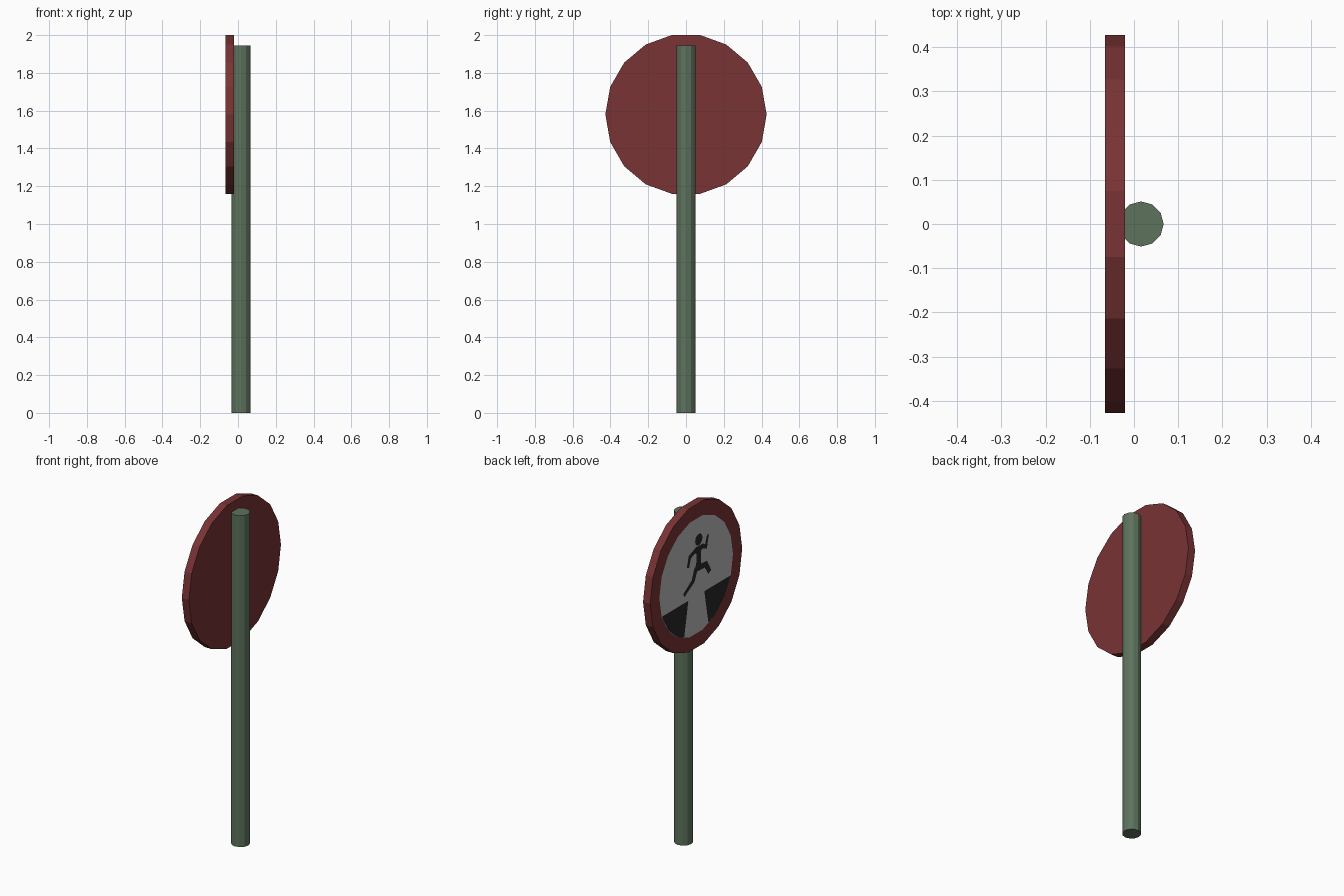
import bpy, bmesh
from math import cos, sin, radians
from mathutils import Vector

if "Cube" in bpy.data.objects:
    bpy.data.objects.remove(bpy.data.objects["Cube"])

SIGN_Z, FRONT, BACK = 1.58, -0.066, -0.02
R_OUT, R_IN = 0.427, 0.34


def material(name, rgb):
    m = bpy.data.materials.new(name)
    m.diffuse_color = (*rgb, 1)
    m.use_nodes = True
    m.node_tree.nodes["Principled BSDF"].inputs["Base Color"].default_value = m.diffuse_color
    return m


RED = material("red", (0.19, 0.033, 0.034))
WHITE = material("white", (0.5, 0.5, 0.5))
BLACK = material("black", (0.02, 0.02, 0.02))
GREEN = material("grey_green", (0.11, 0.17, 0.11))


def finish(name, bm, *mats):
    me = bpy.data.meshes.new(name)
    bm.to_mesh(me)
    bm.free()
    for m in mats:
        me.materials.append(m)
    ob = bpy.data.objects.new(name, me)
    bpy.context.collection.objects.link(ob)
    return ob


def ring(r, angle):
    return r * cos(radians(angle)), r * sin(radians(angle))


def sign_face(bm, pts, x):
    """Flat polygon on the sign, points are (right, up) as the reader sees it."""
    f = bm.faces.new([bm.verts.new((x, -u, SIGN_Z + v)) for u, v in pts])
    f.normal_update()
    if f.normal.x > 0:
        f.normal_flip()
    return f


def decal(name, *polys):
    bm = bmesh.new()
    for pts in polys:
        sign_face(bm, pts, FRONT - 0.001)
    return finish(name, bm, BLACK)


def ribbon(path, widths):
    """Outline of a bent limb with mitred corners."""
    p = [Vector(q) for q in path]
    left, right = [], []
    for i, q in enumerate(p):
        a = (q - p[i - 1]).normalized() if i else None
        b = (p[i + 1] - q).normalized() if i < len(p) - 1 else None
        d = ((a or b) + (b or a)).normalized()
        n = Vector((-d.y, d.x)) * widths[i] / 2 / max(0.6, d.dot(b or a))
        left.append(q + n)
        right.append(q - n)
    return [tuple(q) for q in left + right[::-1]]


# post
bm = bmesh.new()
base = bm.faces.new([bm.verts.new((0.016 + x, y, 0)) for x, y in
                     (ring(0.051, i * 30) for i in range(12))])
top = bmesh.ops.extrude_face_region(bm, geom=[base], use_keep_orig=True)
bmesh.ops.translate(bm, vec=(0, 0, 1.945),
                    verts=[g for g in top["geom"] if isinstance(g, bmesh.types.BMVert)])
bmesh.ops.recalc_face_normals(bm, faces=bm.faces)
finish("post", bm, GREEN)

# round plate: 18 sides, with a white centre inset in its front face
bm = bmesh.new()
plate = sign_face(bm, [ring(R_OUT, i * 20) for i in range(18)], BACK)
ext = bmesh.ops.extrude_face_region(bm, geom=[plate], use_keep_orig=True)
bmesh.ops.translate(bm, vec=(FRONT - BACK, 0, 0),
                    verts=[g for g in ext["geom"] if isinstance(g, bmesh.types.BMVert)])
bmesh.ops.recalc_face_normals(bm, faces=bm.faces)
front = min(bm.faces, key=lambda f: f.calc_center_median().x)
bmesh.ops.inset_region(bm, faces=[front], thickness=(R_OUT - R_IN) * cos(radians(10)))
front.material_index = 1
finish("sign_plate", bm, RED, WHITE)

# dark ground on both sides of the road
ground = [(0.074, -0.116), (0.112, -0.315)] + [ring(R_IN, a) for a in (-60, -40, -20)]
decal("ground_patches", ground, [(-u, v) for u, v in ground])

# running figure
decal("figure_head", [(0.023 + x, 0.207 + y) for x, y in
                      (ring(0.034, i * 30) for i in range(12))])
decal("figure_torso", [(-0.022, 0.158), (-0.005, 0.171), (0.07, 0.168), (0.06, 0.145),
                       (0.042, 0.13), (0.042, 0.06), (0.03, 0.025), (-0.018, 0.025),
                       (0.0, 0.08), (0.0, 0.13)])
decal("figure_arms",
      ribbon([(0.0, 0.157), (-0.06, 0.135), (-0.077, 0.078)], [0.028, 0.026, 0.022]),
      ribbon([(0.045, 0.157), (0.09, 0.142), (0.108, 0.205)], [0.026, 0.024, 0.018]))
decal("figure_legs",
      ribbon([(0.01, 0.044), (0.09, 0.036), (0.125, -0.022)], [0.036, 0.034, 0.03]),
      ribbon([(0.0, 0.05), (-0.03, -0.018), (-0.115, -0.07)], [0.036, 0.03, 0.024]))
